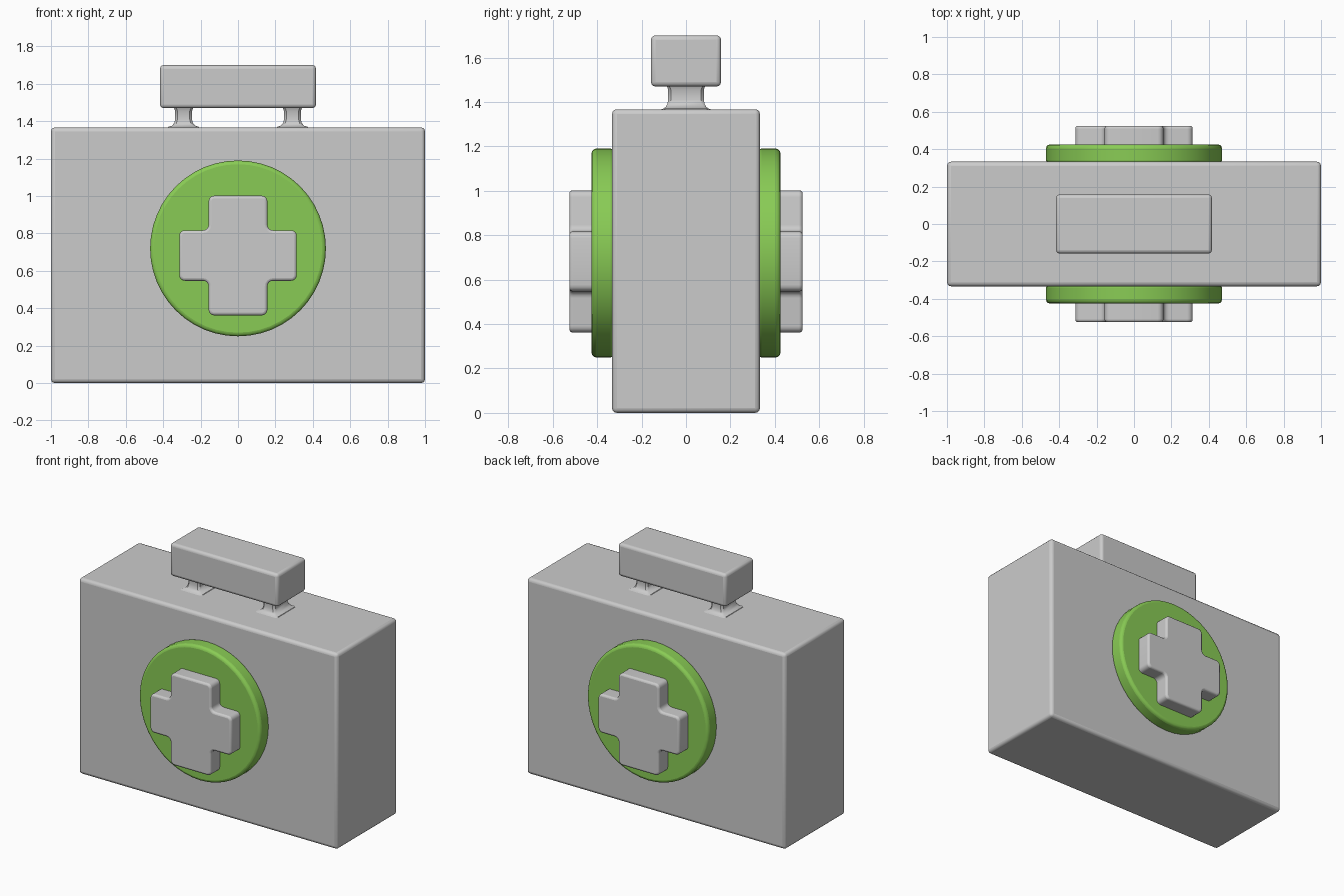
import bpy, bmesh
from math import radians, pi
from mathutils import Matrix, Vector

if "Cube" in bpy.data.objects:
    bpy.data.objects.remove(bpy.data.objects["Cube"])

green = bpy.data.materials.new("green")
green.diffuse_color = (0.25, 0.6, 0.09, 1)
green.use_nodes = True
green.node_tree.nodes["Principled BSDF"].inputs["Base Color"].default_value = green.diffuse_color


def finish(name, bm, bevel=0.0, mat=None):
    """Turn a bmesh into a smooth-shaded object with softened edges."""
    bmesh.ops.recalc_face_normals(bm, faces=bm.faces)
    me = bpy.data.meshes.new(name)
    bm.to_mesh(me)
    bm.free()
    ob = bpy.data.objects.new(name, me)
    bpy.context.collection.objects.link(ob)
    if mat:
        me.materials.append(mat)
    if bevel:
        m = ob.modifiers.new("soft_edges", 'BEVEL')
        m.width, m.segments = bevel, 3
        m.limit_method, m.angle_limit = 'ANGLE', radians(50)
    bpy.ops.object.select_all(action='DESELECT')
    ob.select_set(True)
    bpy.context.view_layer.objects.active = ob
    bpy.ops.object.shade_smooth_by_angle(angle=radians(35))
    return ob


def box(name, lo, hi, bevel):
    lo, hi = Vector(lo), Vector(hi)
    bm = bmesh.new()
    bmesh.ops.create_cube(bm, size=1, matrix=Matrix.Translation((lo + hi) / 2)
                          @ Matrix.Diagonal((*(hi - lo), 1)))
    return finish(name, bm, bevel)


def disc(name, side):
    bm = bmesh.new()
    bmesh.ops.create_cone(bm, cap_ends=True, segments=48, radius1=0.47, radius2=0.47, depth=0.105,
                          matrix=Matrix.Translation((0, side * 0.3725, 0.72))
                          @ Matrix.Rotation(pi / 2, 4, 'X'))
    return finish(name, bm, 0.02, green)


def cross(name, side):
    a, b, h, v, zc = 0.157, 0.314, 0.135, 0.32, 0.682
    quarter = [(b, h), (a, h), (a, v)]
    outline = quarter + [(-x, z) for x, z in reversed(quarter)]
    outline += [(-x, -z) for x, z in outline]
    bm = bmesh.new()
    face = bm.faces.new([bm.verts.new((x, side * 0.41, z + zc)) for x, z in outline])
    ext = bmesh.ops.extrude_face_region(bm, geom=[face], use_keep_orig=True)
    moved = [g for g in ext["geom"] if isinstance(g, bmesh.types.BMVert)]
    bmesh.ops.translate(bm, verts=moved, vec=(0, side * 0.115, 0))
    bmesh.ops.recalc_face_normals(bm, faces=bm.faces)
    # round the corners of the outline
    corners = [e for e in bm.edges if abs(e.verts[0].co.y - e.verts[1].co.y) > 0.05]
    bmesh.ops.bevel(bm, geom=corners, offset=0.03, segments=4, profile=0.5, affect='EDGES')
    return finish(name, bm, 0.014)


def post(name, xc):
    # flared foot, straight neck, slight flare under the grip: (z, half x, half y)
    levels = [(1.36, 0.088, 0.125), (1.37, 0.082, 0.103), (1.376, 0.062, 0.092),
              (1.39, 0.05, 0.084), (1.41, 0.045, 0.08), (1.455, 0.045, 0.08),
              (1.468, 0.05, 0.085), (1.48, 0.055, 0.09)]
    c = 0.012
    bm = bmesh.new()
    rings = []
    for z, hx, hy in levels:
        pts = [(hx, hy - c), (hx - c, hy), (c - hx, hy), (-hx, hy - c)]
        pts += [(-x, -y) for x, y in pts]
        rings.append([bm.verts.new((xc + x, y, z)) for x, y in pts])
    for r, s in zip(rings, rings[1:]):
        for i in range(8):
            j = (i + 1) % 8
            bm.faces.new((r[i], r[j], s[j], s[i]))
    bm.faces.new(rings[0])
    bm.faces.new(rings[-1])
    return finish(name, bm)


# case body and grip
box("case_body", (-1, -0.333, 0), (1, 0.333, 1.367), 0.022)
box("handle_grip", (-0.417, -0.158, 1.47), (0.417, 0.158, 1.70), 0.02)

# grip posts
for label, s in (("left", -1), ("right", 1)):
    post(label + "_handle_post", s * 0.291)

# round badge with raised cross on both faces
for label, s in (("front", -1), ("back", 1)):
    disc(label + "_badge", s)
    cross(label + "_cross", s)
